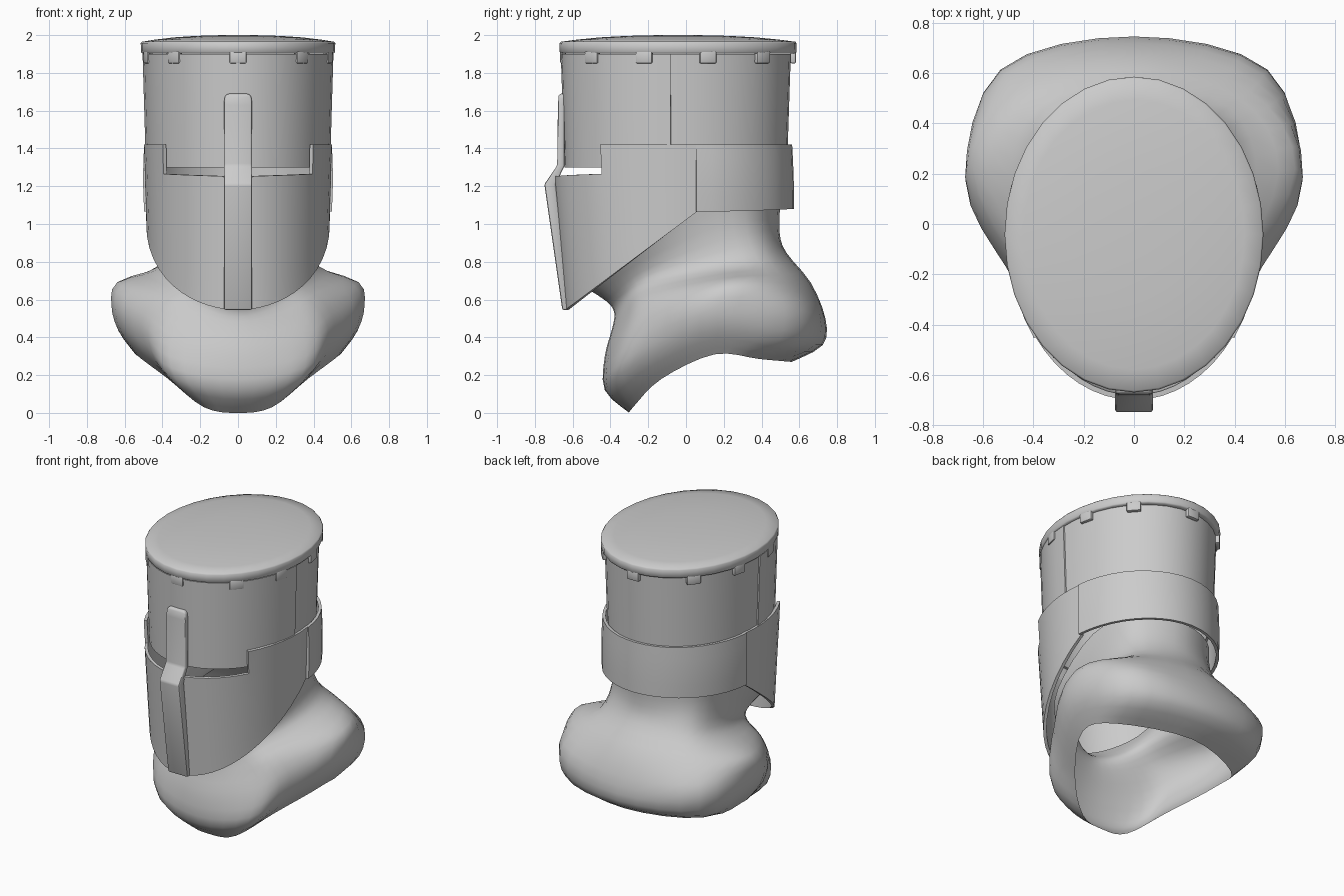
import bpy, bmesh, math
from mathutils import Vector, Matrix

if "Cube" in bpy.data.objects:
    bpy.data.objects.remove(bpy.data.objects["Cube"])

steel = bpy.data.materials.new("grey_steel")
steel.diffuse_color = (0.6, 0.6, 0.6, 1)
steel.use_nodes = True
steel.node_tree.nodes["Principled BSDF"].inputs["Base Color"].default_value = steel.diffuse_color


def finish(name, bm, thick=0, bevel=0, angle=40):
    me = bpy.data.meshes.new(name)
    bm.to_mesh(me)
    bm.free()
    me.materials.append(steel)
    ob = bpy.data.objects.new(name, me)
    bpy.context.collection.objects.link(ob)
    bpy.ops.object.select_all(action='DESELECT')
    ob.select_set(True)
    bpy.context.view_layer.objects.active = ob
    if thick:
        m = ob.modifiers.new("thickness", 'SOLIDIFY')
        m.thickness, m.offset = thick, -1
        bpy.ops.object.modifier_apply(modifier=m.name)
    if bevel:
        m = ob.modifiers.new("soft_edges", 'BEVEL')
        m.width, m.segments = bevel, 2
        m.limit_method = 'ANGLE'
        bpy.ops.object.modifier_apply(modifier=m.name)
    bpy.ops.object.shade_smooth_by_angle(angle=math.radians(angle))
    return ob


def grid(rows, closed=False, keep=lambda r, c: True):
    """Surface through rows of points, rows going up, columns going round."""
    bm = bmesh.new()
    vs = [[bm.verts.new(p) for p in row] for row in rows]
    n = len(rows[0])
    for r in range(len(rows) - 1):
        for c in range(n if closed else n - 1):
            if keep(r, c):
                d = (c + 1) % n
                bm.faces.new((vs[r][c], vs[r][d], vs[r + 1][d], vs[r + 1][c]))
    loose = [v for v in bm.verts if not v.link_faces]
    bmesh.ops.delete(bm, geom=loose, context='VERTS')
    return bm


def oval(deg, sx, sy, cy, z):
    """Point on an oval; 0 degrees is the front, 90 is +x."""
    t = math.radians(deg)
    return Vector((sx * math.sin(t), cy - sy * math.cos(t), z))


def span(a, b, n):
    return [a + (b - a) * i / n for i in range(n + 1)]


# Crown: front plate slightly overlapping the back plate
def crown(name, a, b, grow):
    rows = []
    for z in span(1.30, 1.90, 4):
        f = (z - 1.30) / 0.6
        rows.append([oval(t, 0.48 + 0.018 * f + grow, 0.585 + 0.02 * f + grow, -0.05, z)
                     for t in span(a, b, 20)])
    finish(name, grid(rows), thick=0.018)


crown("crown_front_plate", -87, 87, 0.008)
crown("crown_back_plate", 85, 275, 0)

# Cap: rounded rim and shallow dome
CY = -0.042
cap_profile = [(0.485, 1.902), (0.508, 1.902), (0.514, 1.91), (0.515, 1.957), (0.509, 1.965),
               (0.44, 1.976), (0.34, 1.988), (0.22, 1.996), (0.08, 2.0)]
bm = grid([[oval(t, s, s + 0.113 * s / 0.515, CY, z) for t in span(0, 360, 32)[:-1]]
           for s, z in cap_profile], closed=True)
top = [e for e in bm.edges if e.is_boundary and e.verts[0].co.z > 1.99]
bmesh.ops.contextual_create(bm, geom=top)
finish("cap", bm, angle=60)

# Rim tabs hanging from the cap
bm = bmesh.new()
for side in (1, -1):
    for a in (0, 42, 73, 105, 137, 180):
        if side < 0 and a in (0, 180):
            continue
        p = oval(a * side, 0.498, 0.609, CY, 1.883)
        turn = math.atan2((p.y - CY) / 0.615 ** 2, p.x / 0.502 ** 2) + math.pi / 2
        bmesh.ops.create_cube(bm, size=1, matrix=Matrix.Translation(p)
                              @ Matrix.Rotation(turn, 4, 'Z')
                              @ Matrix.Diagonal((0.09, 0.03, 0.066, 1)))
finish("rim_tabs", bm, bevel=0.008)


# Face plate: notched for the eyes, lower edge sloping up towards the back
def face_point(t, z):
    front = -0.64 - 0.086 * (z - 0.55)
    return oval(t, 0.485 + 0.03 * (z - 0.97), -0.06 - front, -0.06, z)


def lower_edge(t):
    z = 0.8
    for _ in range(30):
        z = 0.545 + 0.745 * (face_point(t, z).y + 0.64)
    return z


NOTCH, END = 53, 101
angles = span(-END, -NOTCH, 6) + span(-NOTCH, NOTCH, 16)[1:-1] + span(NOTCH, END, 6)
STEPS = 5
rows = []
for k in range(STEPS + 1):
    row = []
    for t in angles:
        lo, hi = lower_edge(t), 1.25 + 0.015 * min(1, abs(t) / NOTCH)
        row.append(face_point(t, lo + (hi - lo) * k / STEPS))
    rows.append(row)
rows.append([face_point(t, 1.42) for t in angles])
finish("face_plate", grid(rows, keep=lambda r, c: r < STEPS or c < 6 or c >= len(angles) - 7),
       thick=0.02)

# Neck band round the back
rows = []
for k in range(5):
    f = k / 4
    row = []
    for t in span(95.5, 264.5, 20):
        lo = 1.065 + 0.015 * max(0, -math.cos(math.radians(t))) ** 2
        bulge = 0.006 * math.sin(math.pi * f)
        row.append(oval(t, 0.499 + bulge, 0.572 - 0.01 * f + bulge / 2, 0, lo + (1.42 - lo) * f))
    rows.append(row)
finish("back_band", grid(rows), thick=0.02)

# Nose bar running up the centre of the face: (y, z, half width, depth)
bar = [(-0.655, 0.545, 0.075, 0.04), (-0.75, 1.21, 0.075, 0.06), (-0.682, 1.31, 0.075, 0.04),
       (-0.678, 1.63, 0.075, 0.036), (-0.675, 1.675, 0.071, 0.036), (-0.67, 1.69, 0.055, 0.036)]
rows = [[(-w, y, z), (w, y, z), (w, y + d, z), (-w, y + d, z)] for y, z, w, d in bar]
bm = grid(rows, closed=True)
bmesh.ops.holes_fill(bm, edges=[e for e in bm.edges if e.is_boundary])
bmesh.ops.recalc_face_normals(bm, faces=bm.faces)
finish("nose_bar", bm, bevel=0.01)

# Collar: half rings from front to back, bottom lip (curled under at the back) up to the neck
collar = [
    [(0, -.30, .0), (.18, -.28, .03), (.37, -.13, .18), (.54, .15, .31), (.46, .39, .285),
     (0, .56, .27)],
    [(0, -.43, .12), (.33, -.375, .18), (.47, -.18, .31), (.635, .17, .44), (.51, .58, .37),
     (0, .725, .36)],
    [(0, -.43, .30), (.36, -.35, .36), (.51, -.17, .48), (.67, .17, .57), (.53, .61, .54),
     (0, .738, .50)],
    [(0, -.39, .45), (.28, -.32, .51), (.44, -.19, .60), (.64, .22, .69), (.46, .53, .69),
     (0, .66, .69)],
    [(0, -.38, .53), (.18, -.33, .58), (.32, -.20, .68), (.42, .16, .76), (.34, .44, .81),
     (0, .53, .85)],
    [(0, -.42, .59), (.17, -.37, .64), (.30, -.23, .75), (.37, .11, .89), (.30, .38, .96),
     (0, .495, .96)],
    [(0, -.56, .68), (.21, -.49, .74), (.37, -.30, .87), (.39, .07, 1.1), (.30, .37, 1.12),
     (0, .50, 1.12)],
]


def smooth(pts, n, closed):
    """Curve through the points, n steps per gap."""
    pts = [Vector(p) for p in pts]
    m = len(pts)
    get = (lambda i: pts[i % m]) if closed else (lambda i: pts[max(0, min(m - 1, i))])
    out = []
    for i in range(m if closed else m - 1):
        a, b, c, d = (get(i + j) for j in (-1, 0, 1, 2))
        for k in range(n):
            t = k / n
            out.append(b + 0.5 * t * ((c - a) + t * ((2 * a - 5 * b + 4 * c - d)
                                                     + t * (3 * b - a - 3 * c + d))))
    return out if closed else out + [pts[-1]]


rings = [smooth(h + [(-x, y, z) for x, y, z in h[-2:0:-1]], 4, True) for h in collar]
columns = [smooth(col, 3, False) for col in zip(*rings)]
rows = [list(r) for r in zip(*columns)]
for row in rows:
    for p in row:
        p.z = max(0, p.z)
finish("collar", grid(rows, closed=True), angle=60)
